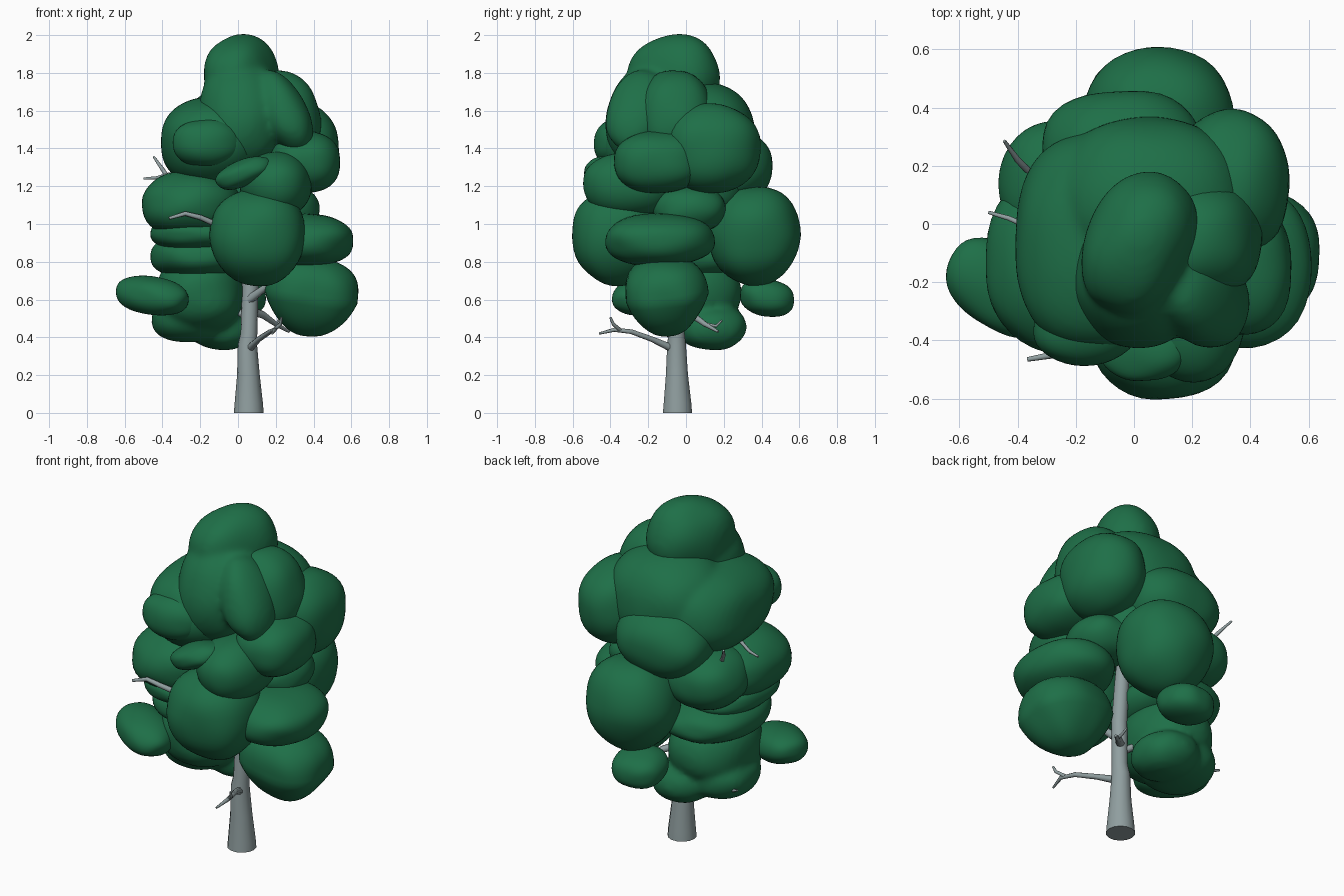
import bpy, bmesh, math
from mathutils import Vector, Euler, noise


def material(name, rgb):
    m = bpy.data.materials.new(name)
    m.diffuse_color = (*rgb, 1)
    return m


LEAF = material("leaf green", (0.013, 0.160, 0.064))
BARK = material("grey bark", (0.28, 0.345, 0.35))


def finish(name, bm, mat):
    bmesh.ops.recalc_face_normals(bm, faces=bm.faces)
    mesh = bpy.data.meshes.new(name)
    bm.to_mesh(mesh)
    bm.free()
    mesh.materials.append(mat)
    mesh.shade_smooth()
    ob = bpy.data.objects.new(name, mesh)
    bpy.context.collection.objects.link(ob)
    return ob


def add_lump(bm, centre, radii, rot=(0, 0, 0), taper=0.0, p=2.25):
    """Soft, slightly boxy lump; taper > 0 narrows the bottom."""
    turn = Euler([math.radians(a) for a in rot]).to_matrix()
    c = Vector(centre)
    for v in bmesh.ops.create_icosphere(bm, subdivisions=4, radius=1)["verts"]:
        d = v.co.normalized()
        d /= sum(abs(k) ** p for k in d) ** (1 / p)
        d *= 1 + 0.05 * noise.noise(d * 1.3 + c * 7)
        w = 1 + taper * min(d.z, 0)
        v.co = c + turn @ Vector((d.x * radii[0] * w, d.y * radii[1] * w, d.z * radii[2]))


def clump(name, *args, **kw):
    bm = bmesh.new()
    add_lump(bm, *args, **kw)
    return finish(name, bm, LEAF)


def blended(name, lumps, rounds=10):
    """Several lumps fused into one smooth mass."""
    bm = bmesh.new()
    for args in lumps:
        add_lump(bm, *args)
    ob = finish(name, bm, LEAF)
    fuse = ob.modifiers.new("fuse", 'REMESH')
    fuse.mode, fuse.voxel_size, fuse.use_smooth_shade = 'VOXEL', 0.016, True
    soft = ob.modifiers.new("soften", 'SMOOTH')
    soft.factor, soft.iterations = 0.5, rounds
    graph = bpy.context.evaluated_depsgraph_get()
    mesh = bpy.data.meshes.new_from_object(ob.evaluated_get(graph))
    ob.modifiers.clear()
    ob.data = mesh
    return ob


def limb(name, pts, sides=8):
    """Tube through (x, y, z, radius) points with closed ends."""
    bm = bmesh.new()
    pos = [Vector(q[:3]) for q in pts]
    rings = []
    for i, q in enumerate(pts):
        t = pos[min(i + 1, len(pts) - 1)] - pos[max(i - 1, 0)]
        turn = Vector((0, 0, 1)).rotation_difference(t.normalized())
        rings.append([bm.verts.new(pos[i] + turn @ Vector(
            (q[3] * math.cos(a), q[3] * math.sin(a), 0)))
            for a in (2 * math.pi * k / sides for k in range(sides))])
    for a, b in zip(rings, rings[1:]):
        for k in range(sides):
            n = (k + 1) % sides
            bm.faces.new((a[k], a[n], b[n], b[k]))
    for end in (rings[0], rings[-1]):
        f = bm.faces.new(end)
        bmesh.ops.split_edges(bm, edges=list(f.edges))
    return finish(name, bm, BARK)


# Trunk with a flared foot
limb("trunk", [(0.057, -0.045, 0, 0.079), (0.057, -0.045, 0.05, 0.075),
               (0.055, -0.048, 0.2, 0.06), (0.05, -0.05, 0.36, 0.051),
               (0.058, -0.05, 0.42, 0.044), (0.065, -0.045, 0.68, 0.043),
               (0.07, -0.02, 0.9, 0.04), (0.07, 0, 1.15, 0.03)], 14)

# Bare branches and twigs
limb("front_branch", [(0.06, -0.07, 0.34, 0.022), (0.11, -0.18, 0.39, 0.015),
                      (0.17, -0.29, 0.43, 0.013), (0.195, -0.38, 0.44, 0.011),
                      (0.18, -0.46, 0.42, 0.006)])
limb("front_twig", [(0.19, -0.35, 0.44, 0.011), (0.225, -0.385, 0.47, 0.009),
                    (0.23, -0.4, 0.505, 0.006)])
limb("back_branch", [(0.07, -0.03, 0.54, 0.024), (0.13, 0.03, 0.52, 0.02),
                     (0.2, 0.1, 0.47, 0.014), (0.27, 0.17, 0.43, 0.007)])
limb("back_twig", [(0.2, 0.1, 0.47, 0.010), (0.22, 0.16, 0.46, 0.008),
                   (0.21, 0.19, 0.49, 0.005)])
limb("right_stub", [(0.06, -0.07, 0.6, 0.026), (0.14, -0.12, 0.66, 0.018),
                    (0.22, -0.18, 0.74, 0.012)])
limb("left_branch", [(0.06, -0.05, 0.5, 0.022), (-0.05, 0.03, 0.57, 0.016),
                     (-0.15, 0.1, 0.62, 0.012)])
limb("left_front_twig", [(-0.12, -0.4, 1.0, 0.016), (-0.2, -0.44, 1.035, 0.014),
                         (-0.28, -0.45, 1.055, 0.012), (-0.365, -0.465, 1.03, 0.008)])
limb("left_side_twig", [(-0.34, -0.02, 1.27, 0.010), (-0.43, 0.02, 1.245, 0.009),
                        (-0.5, 0.04, 1.24, 0.006)])
limb("left_back_twig", [(-0.34, 0.16, 1.2, 0.012), (-0.4, 0.22, 1.29, 0.011),
                        (-0.445, 0.285, 1.355, 0.006)])
limb("low_back_twig", [(-0.34, 0.14, 0.44, 0.010), (-0.41, 0.16, 0.47, 0.009),
                       (-0.455, 0.17, 0.485, 0.006)])

# Foliage: crown
blended("crown_top", [
    ((0.015, -0.065, 1.775), (0.18, 0.25, 0.225), (14, 0, -25)),
    ((0.015, -0.19, 1.58), (0.22, 0.22, 0.29), (-20, 0, 0)),
    ((0.235, -0.25, 1.6), (0.125, 0.16, 0.24), (-18, -30, 0))], 12)
blended("crown_main", [
    ((-0.13, -0.06, 1.43), (0.28, 0.38, 0.25)),
    ((0.05, 0.08, 1.48), (0.33, 0.29, 0.28))], 8)
clump("crown_face", (-0.165, -0.35, 1.43), (0.18, 0.135, 0.13))
clump("crown_right_top", (0.23, -0.06, 1.565), (0.2, 0.2, 0.25), (0, -18, 0))
clump("crown_right_back", (0.335, 0.14, 1.4), (0.2, 0.25, 0.235))
clump("crown_right_front", (0.355, -0.15, 1.33), (0.19, 0.24, 0.165))
clump("crown_rear", (-0.04, 0.25, 1.3), (0.27, 0.21, 0.2))

# Foliage: middle ring
clump("mid_core", (0.06, 0.05, 1.17), (0.25, 0.25, 0.17))
clump("mid_left_front", (-0.25, -0.13, 1.1), (0.26, 0.31, 0.18))
clump("mid_left_back", (-0.24, 0.13, 1.1), (0.22, 0.23, 0.17))
clump("mid_front", (0.2, -0.3, 1.21), (0.19, 0.24, 0.17))
clump("mid_front_leaf", (0.03, -0.42, 1.27), (0.155, 0.12, 0.07), (0, -20, 0))
clump("mid_right", (0.25, 0.02, 1.08), (0.18, 0.19, 0.125))
clump("big_front", (0.105, -0.36, 0.93), (0.255, 0.245, 0.26), taper=0.1)
clump("big_back", (0.09, 0.36, 0.94), (0.255, 0.245, 0.265), taper=0.1)
clump("right_shelf", (0.37, -0.14, 0.915), (0.245, 0.285, 0.14))
clump("left_shelf_upper", (-0.22, -0.08, 0.95), (0.245, 0.31, 0.1))
clump("left_shelf_lower", (-0.2, 0, 0.83), (0.26, 0.33, 0.125))

# Foliage: low hanging clumps
clump("low_right", (0.39, -0.105, 0.615), (0.25, 0.22, 0.21), (6, 8, 0), taper=0.35, p=2.5)
blended("low_left", [
    ((-0.2, 0.01, 0.63), (0.23, 0.28, 0.21)),
    ((-0.27, 0.04, 0.5), (0.19, 0.21, 0.125)),
    ((-0.1, 0.14, 0.455), (0.175, 0.18, 0.12), (0, 8, 0))])
clump("low_left_pad", (-0.455, -0.22, 0.62), (0.21, 0.14, 0.1), (0, 8, -35))
clump("low_back_pad", (0.0, 0.43, 0.61), (0.15, 0.145, 0.1), (-12, 0, 0))
